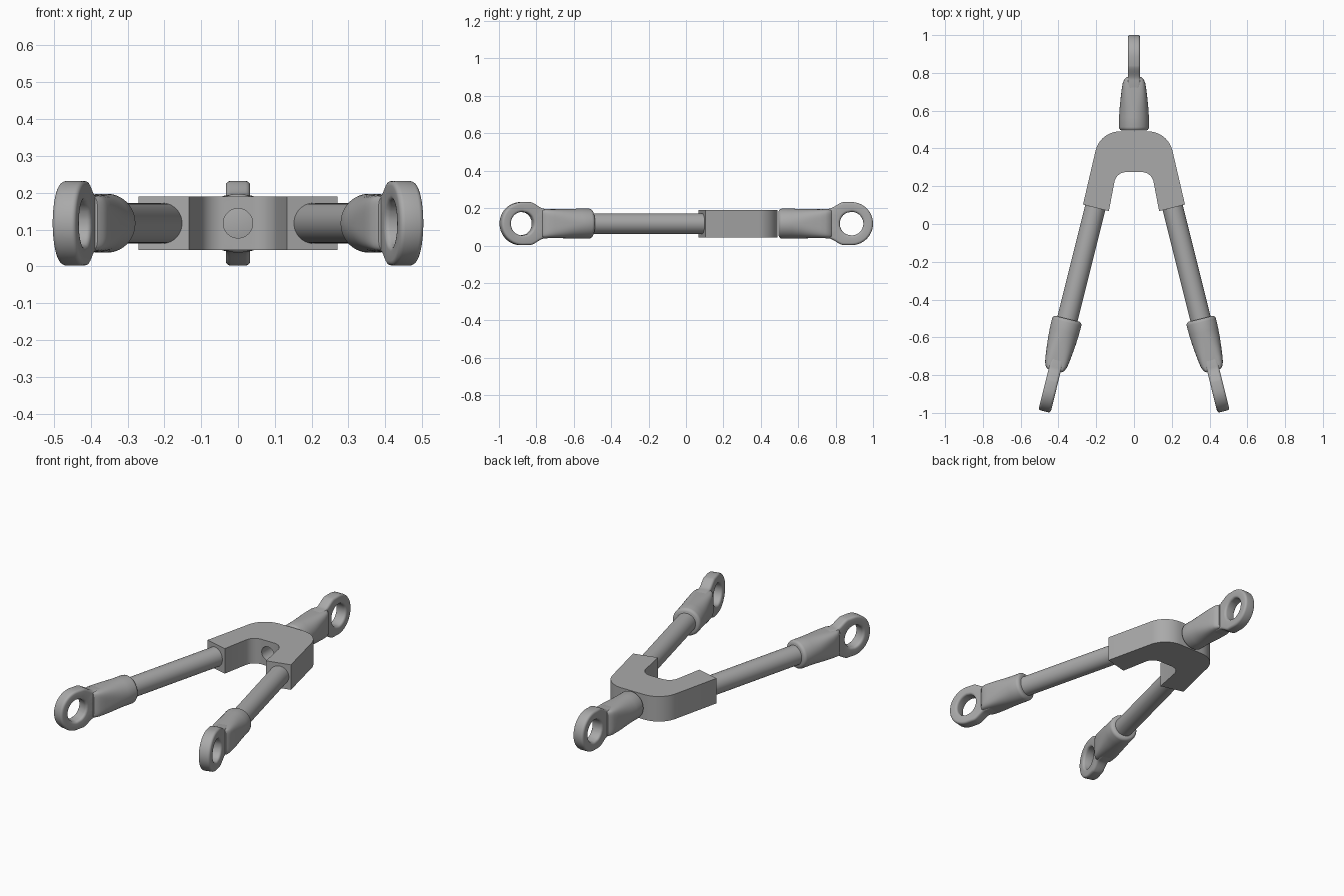
import bpy, bmesh, math
from mathutils import Vector

if "Cube" in bpy.data.objects:
    bpy.data.objects.remove(bpy.data.objects["Cube"])

MID = 0.117                      # height of the common centre plane
SPLAY = math.radians(14)         # angle of the two front arms

grey = bpy.data.materials.new("plain grey")
grey.use_nodes = True
colour = (0.4, 0.4, 0.4, 1)
grey.diffuse_color = colour
grey.node_tree.nodes["Principled BSDF"].inputs["Base Color"].default_value = colour


def finish(name, bm, loc=(0, 0, MID), turn=0, bevel=0):
    bmesh.ops.recalc_face_normals(bm, faces=bm.faces)
    mesh = bpy.data.meshes.new(name)
    bm.to_mesh(mesh)
    bm.free()
    ob = bpy.data.objects.new(name, mesh)
    bpy.context.collection.objects.link(ob)
    mesh.materials.append(grey)
    ob.location = loc
    ob.rotation_euler.z = turn
    bpy.ops.object.select_all(action='DESELECT')
    ob.select_set(True)
    bpy.context.view_layer.objects.active = ob
    if bevel:
        mod = ob.modifiers.new("rounded edges", 'BEVEL')
        mod.width, mod.segments = bevel, 4
        mod.limit_method, mod.angle_limit = 'ANGLE', math.radians(50)
        bpy.ops.object.modifier_apply(modifier=mod.name)
    bpy.ops.object.shade_smooth_by_angle(angle=math.radians(32))
    return ob


def loft(sections, count=64):
    """Superellipse sections along y: (y, half width, half height, exponent)."""
    bm = bmesh.new()
    rings = []
    for y, w, h, n in sections:
        ring = []
        for i in range(count):
            a = math.tau * (i + 0.5) / count
            c, s = math.cos(a), math.sin(a)
            ring.append(bm.verts.new((w * math.copysign(abs(c) ** (2 / n), c), y,
                                      h * math.copysign(abs(s) ** (2 / n), s))))
        rings.append(ring)
    for r, q in zip(rings, rings[1:]):
        for i in range(count):
            j = (i + 1) % count
            bm.faces.new((r[i], r[j], q[j], q[i]))
    bm.faces.new(rings[0])
    bm.faces.new(rings[-1])
    return bm


def arc(cx, cy, r, start, end, steps):
    return [(cx + r * math.cos(math.radians(start + (end - start) * i / steps)),
             cy + r * math.sin(math.radians(start + (end - start) * i / steps)))
            for i in range(steps + 1)]


def eye_plate():
    """Upright plate with a rounded head and a round hole, tapering to a shank."""
    cy, radius, hole, half = 0.39, 0.115, 0.063, 0.033
    upper = arc(cy, 0, radius, 0, 90, 16)
    for i in range(1, 13):       # shoulder easing down to the shank
        t = i / 12
        ease = t * t * (3 - 2 * t)
        upper.append((0.35 - 0.085 * t, radius - 0.036 * ease))
    upper += [(0.18, 0.074), (0.18, 0.03)]
    outline = upper + [(y, -z) for y, z in reversed(upper[1:])]
    bm = bmesh.new()
    loops = []
    for x in (-half, half):
        outer = [bm.verts.new((x, y, z)) for y, z in outline]
        inner = []
        for y, z in outline:
            d = Vector((y - cy, z)).normalized() * hole
            inner.append(bm.verts.new((x, cy + d.x, d.y)))
        loops.append((outer, inner))
    (o1, i1), (o2, i2) = loops
    n = len(outline)
    for i in range(n):
        j = (i + 1) % n
        for a, b in ((o1, i1), (i1, i2), (i2, o2), (o2, o1)):
            bm.faces.new((a[i], a[j], b[j], b[i]))
    return bm


# Rod ends: round socket flattening into a block, with an eye plate
socket = [(0, 0.066, 0.066, 2), (0.004, 0.073, 0.073, 2), (0.010, 0.078, 0.078, 2),
          (0.018, 0.080, 0.080, 2), (0.07, 0.079, 0.080, 2), (0.12, 0.076, 0.079, 2.3),
          (0.17, 0.071, 0.078, 3), (0.22, 0.065, 0.077, 4), (0.25, 0.060, 0.076, 5),
          (0.27, 0.052, 0.075, 6), (0.282, 0.040, 0.074, 6)]
placements = {"rear": ((0, 0.495, MID), 0),
              "left": ((0.352, -0.502, MID), math.pi + SPLAY),
              "right": ((-0.352, -0.502, MID), -math.pi - SPLAY)}
for side, (loc, turn) in placements.items():
    finish(side + "_socket", loft(socket), loc, turn)
    finish(side + "_eye", eye_plate(), loc, turn, bevel=0.013)
    # Rods from the front sockets back into the bracket
    if side != "rear":
        rod = [(-0.68, 0.055, 0.055, 2), (0.05, 0.055, 0.055, 2)]
        finish(side + "_rod", loft(rod, 48), loc, turn)

# Bracket: arched plate with two splayed legs
outer_half = [(0.27, 0.103)] + arc(0.075, 0.358, 0.132, 14, 90, 14)
inner_half = arc(0.04, 0.21, 0.065, 90, 14, 10) + [(0.133, 0.068)]
half = outer_half + [(-x, y) for x, y in reversed(outer_half)]
half += [(-x, y) for x, y in reversed(inner_half)] + inner_half
bm = bmesh.new()
base = bm.faces.new([bm.verts.new((x, y, -0.073)) for x, y in half])
top = bmesh.ops.extrude_face_region(bm, geom=[base])["geom"]
bmesh.ops.translate(bm, vec=(0, 0, 0.146),
                    verts=[v for v in top if isinstance(v, bmesh.types.BMVert)])
bracket = finish("bracket", bm)

# Bolt hole through the crown of the bracket
cutter = finish("hole_cutter", loft([(0.2, 0.04, 0.04, 2), (0.52, 0.04, 0.04, 2)], 40))
cutter.hide_render = True
bpy.context.view_layer.objects.active = bracket
cut = bracket.modifiers.new("bolt hole", 'BOOLEAN')
cut.operation, cut.solver, cut.object = 'DIFFERENCE', 'EXACT', cutter
bpy.ops.object.modifier_apply(modifier=cut.name)
bpy.data.objects.remove(cutter)
bpy.ops.object.select_all(action='DESELECT')
bracket.select_set(True)
bpy.ops.object.shade_smooth_by_angle(angle=math.radians(32))
